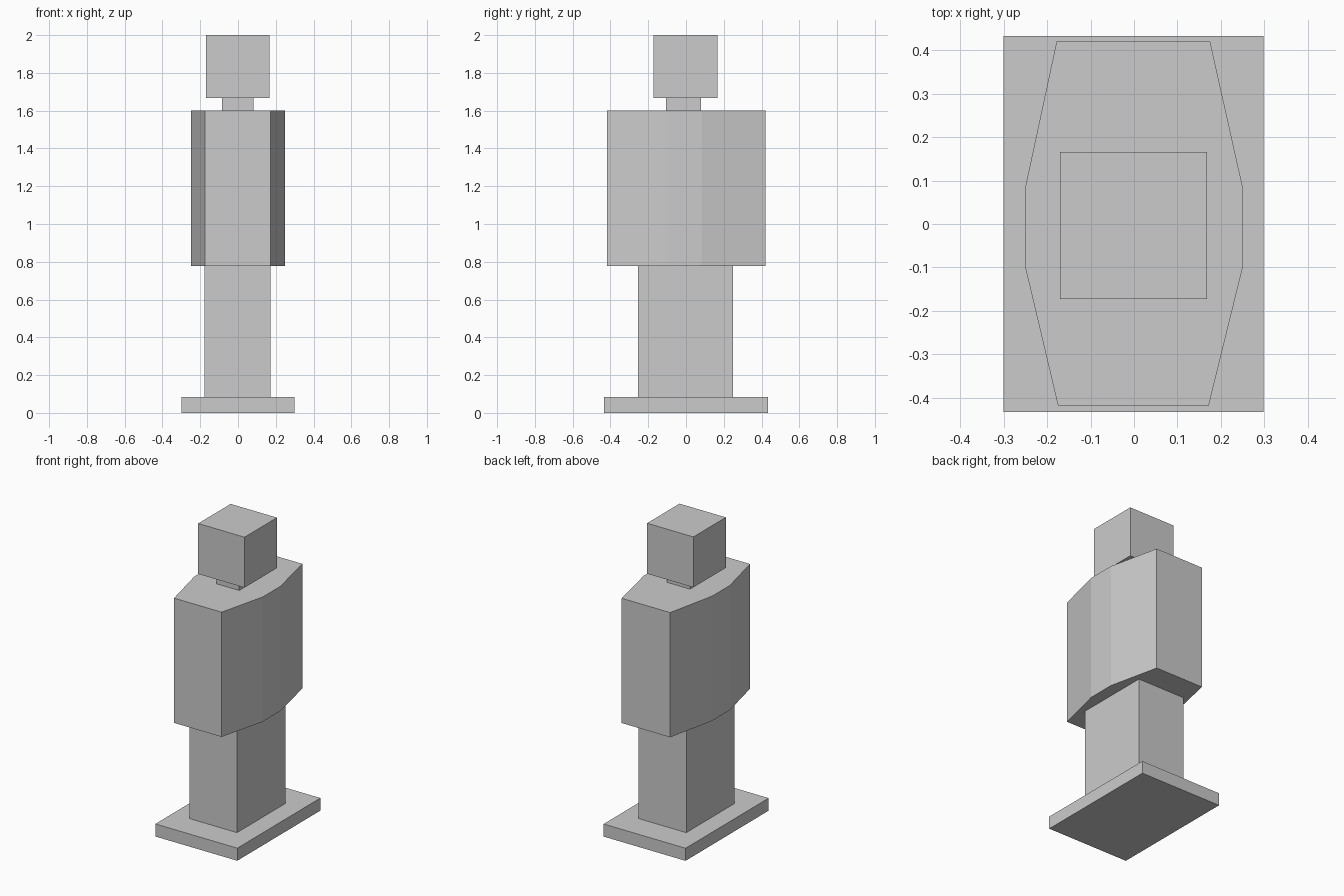
import bpy

if "Cube" in bpy.data.objects:
    bpy.data.objects.remove(bpy.data.objects["Cube"])


def prism(name, outline, z0, z1):
    """Extrude a counter-clockwise XY outline between two heights."""
    n = len(outline)
    verts = [(x, y, z) for z in (z0, z1) for x, y in outline]
    faces = [tuple(reversed(range(n))), tuple(range(n, 2 * n))]
    faces += [(i, (i + 1) % n, n + (i + 1) % n, n + i) for i in range(n)]
    mesh = bpy.data.meshes.new(name)
    mesh.from_pydata(verts, [], faces)
    obj = bpy.data.objects.new(name, mesh)
    bpy.context.collection.objects.link(obj)
    return obj


def box(name, x0, x1, y0, y1, z0, z1):
    return prism(name, [(x0, y0), (x1, y0), (x1, y1), (x0, y1)], z0, z1)


# Base plate and legs
box("base", -0.30, 0.298, -0.433, 0.433, 0.0, 0.083)
box("legs", -0.177, 0.171, -0.254, 0.25, 0.083, 0.777)

# Eight-sided torso
prism("torso", [(-0.175, -0.417), (0.172, -0.417), (0.25, -0.10), (0.25, 0.085),
                (0.175, 0.42), (-0.178, 0.42), (-0.25, 0.085), (-0.25, -0.10)],
      0.777, 1.60)

# Neck and head
box("neck", -0.085, 0.082, -0.105, 0.08, 1.60, 1.667)
box("head", -0.17, 0.168, -0.172, 0.166, 1.667, 2.0)
